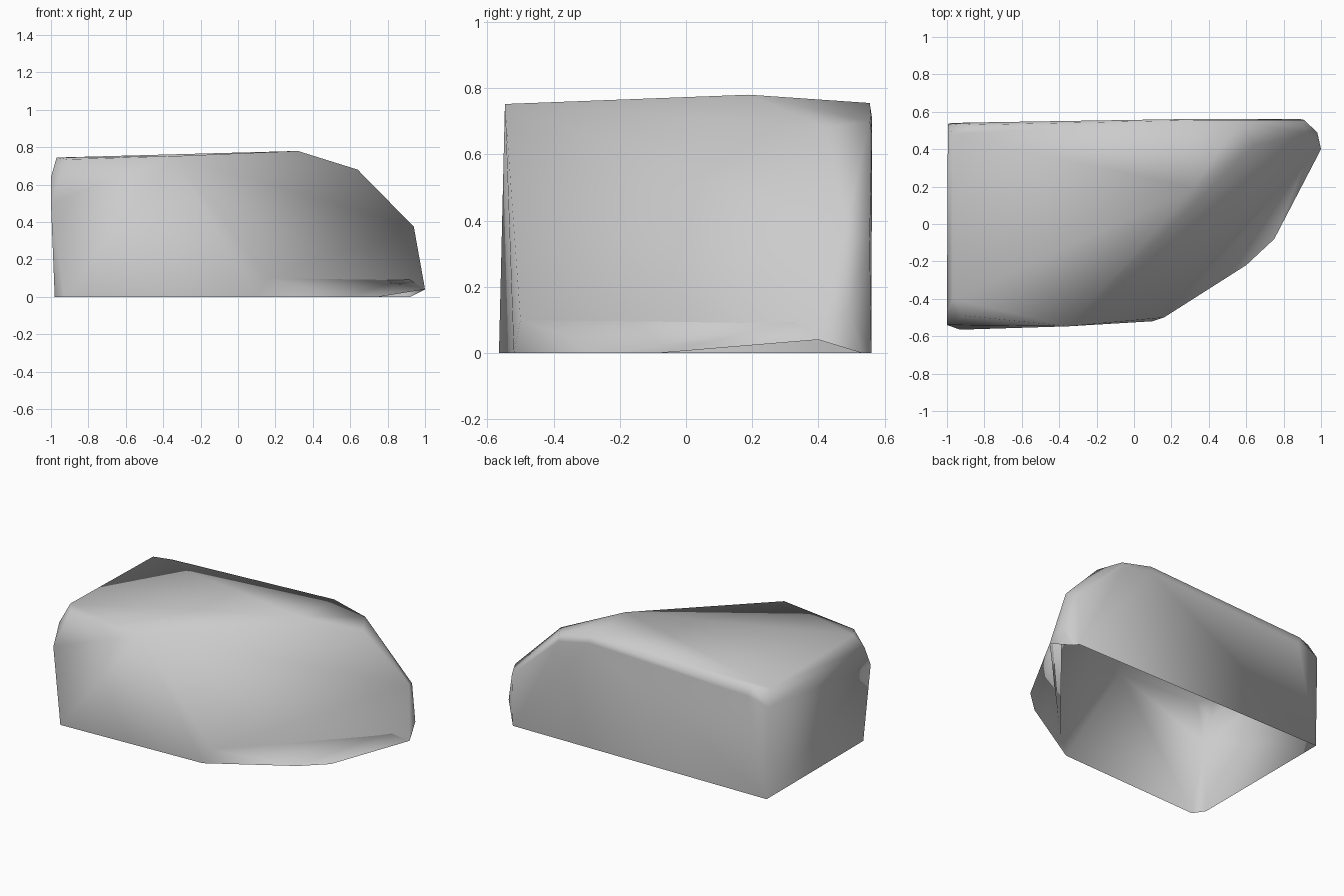
import bpy
import bmesh

cube = bpy.data.objects.get("Cube")
if cube:
    bpy.data.objects.remove(cube, do_unlink=True)

# Corners of the boulder, grouped by where they sit
base = [(-.98, -.49, 0), (-.93, -.565, 0), (.92, .53, 0), (.9, .56, 0), (-.98, .54, 0)]
sides = [(-1, -.54, .5), (-1, -.475, .64),
         (.94, .48, .375), (.91, .555, .345), (-.995, .535, .62)]
crown = [(-.97, -.4, .745), (-.91, -.49, .735), (-.35, -.547, .752), (.32, .19, .78),
         (.64, .42, .68), (.56, .555, .70), (.33, .555, .755), (-.86, .53, .715),
         (-.97, .48, .725)]
# Row just under the back rim, keeping the back wall flat
rim = [(-.84, .543, .66), (.33, .562, .71), (.56, .562, .66)]

# Wrap the corners in a faceted skin
bm = bmesh.new()
for corner in base + sides + crown + rim:
    bm.verts.new(corner)
front_foot = bm.verts.new((.1, -.52, 0))
front_knee = bm.verts.new((.16, -.5, .1))
end_knee = bm.verts.new((.98, .49, .13))
end_foot = bm.verts.new((1, .4, .04))
bmesh.ops.convex_hull(bm, input=bm.verts)
bmesh.ops.recalc_face_normals(bm, faces=bm.faces)
bm.normal_update()

# Leave the underside open and clear the foot of the slanted face
low = [f for f in bm.faces if f.normal.z < -.7 or (
    all(v.co.z < .25 and v.co.x > .05 for v in f.verts)
    and any(v.co.y < -.4 for v in f.verts))]
bmesh.ops.delete(bm, geom=low, context='FACES_ONLY')

# Flared foot along the slanted face
toe_a = bm.verts.new((.6, -.22, 0))
toe_b = bm.verts.new((.75, -.08, 0))
for tri in [(front_knee, front_foot, toe_a), (front_knee, toe_a, end_knee),
            (end_knee, toe_a, toe_b), (end_knee, toe_b, end_foot)]:
    bm.faces.new(tri)
bmesh.ops.delete(bm, geom=[e for e in bm.edges if not e.link_faces], context='EDGES')
bmesh.ops.delete(bm, geom=[v for v in bm.verts if not v.link_faces], context='VERTS')
bmesh.ops.recalc_face_normals(bm, faces=bm.faces)
for f in bm.faces:
    f.smooth = True

mesh = bpy.data.meshes.new("boulder")
bm.to_mesh(mesh)
bm.free()
boulder = bpy.data.objects.new("boulder", mesh)
bpy.context.collection.objects.link(boulder)

# Plain stone colour
stone = bpy.data.materials.new("stone grey")
stone.use_nodes = True
stone.diffuse_color = (.6, .6, .6, 1)
stone.node_tree.nodes["Principled BSDF"].inputs["Base Color"].default_value = (.6, .6, .6, 1)
mesh.materials.append(stone)
